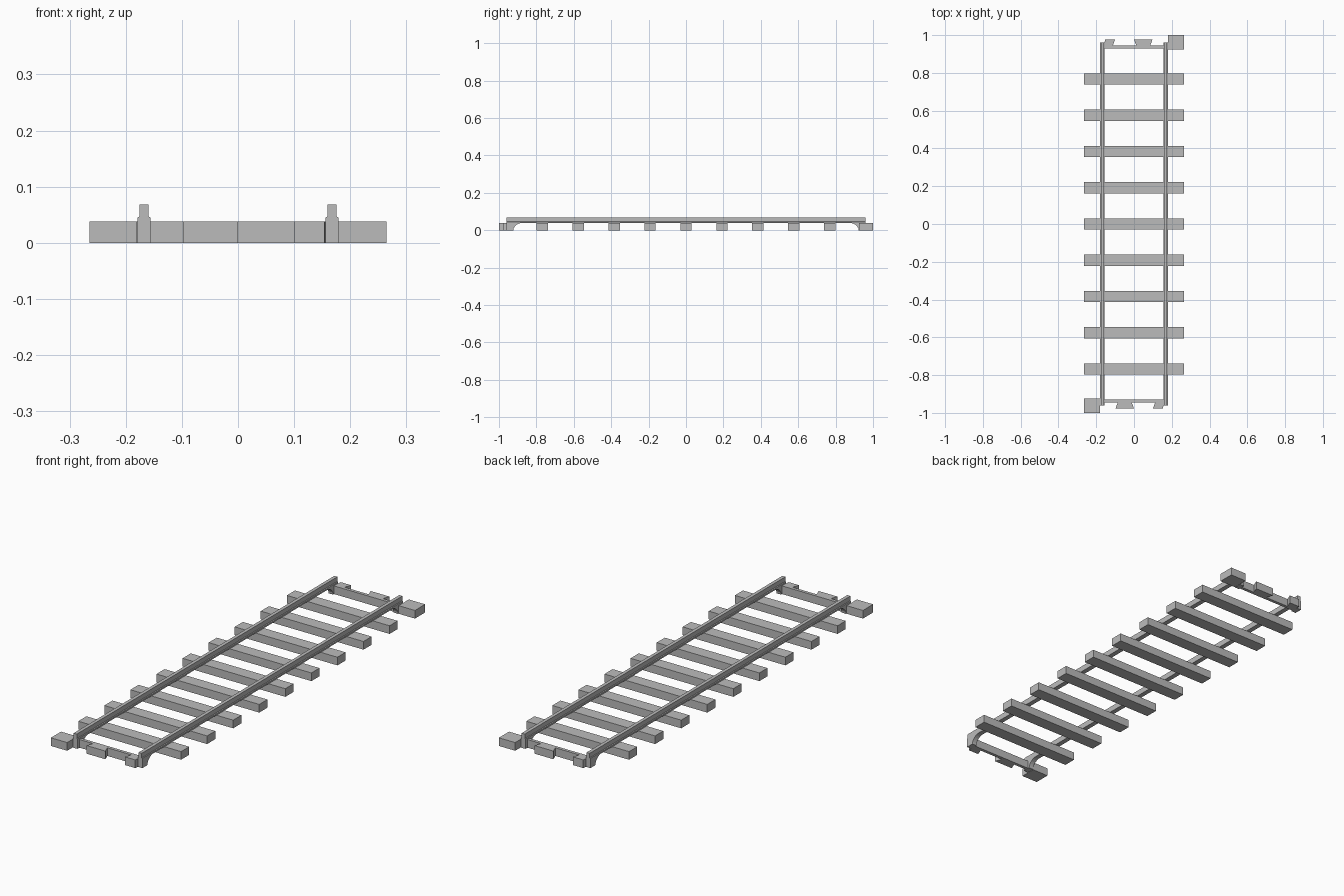
import bpy
import bmesh
import math
from mathutils import Matrix

cube = bpy.data.objects.get("Cube")
if cube:
    bpy.data.objects.remove(cube)

grey = bpy.data.materials.new("plain grey")
grey.use_nodes = True
grey.diffuse_color = (0.5, 0.5, 0.5, 1)
grey.node_tree.nodes["Principled BSDF"].inputs["Base Color"].default_value = (0.5, 0.5, 0.5, 1)

HALF_TURN = Matrix.Rotation(math.pi, 4, "Z")
TIE_H = 0.038


def prism(name, outline, low, high, axis="z", turned=False):
    """Extrude a 2D outline along z (xy outline), y (xz outline) or x (yz outline)."""
    place = {"z": lambda a, b, t: (a, b, t),
             "y": lambda a, b, t: (a, t, b),
             "x": lambda a, b, t: (t, a, b)}[axis]
    bm = bmesh.new()
    base = bm.faces.new([bm.verts.new(place(a, b, low)) for a, b in outline])
    lifted = bmesh.ops.extrude_face_region(bm, geom=[base])["geom"]
    bmesh.ops.translate(bm, verts=[g for g in lifted if isinstance(g, bmesh.types.BMVert)],
                        vec=place(0, 0, high - low))
    if turned:
        bm.transform(HALF_TURN)
    bmesh.ops.recalc_face_normals(bm, faces=bm.faces)
    mesh = bpy.data.meshes.new(name)
    bm.to_mesh(mesh)
    bm.free()
    mesh.materials.append(grey)
    obj = bpy.data.objects.new(name, mesh)
    bpy.context.collection.objects.link(obj)
    return obj


def rect(x0, x1, y0, y1):
    return [(x0, y0), (x1, y0), (x1, y1), (x0, y1)]


# Cross ties
for i in range(-4, 5):
    y = i * 0.192
    prism(f"tie_{i + 5}", rect(-0.265, 0.265, y - 0.03, y + 0.03), 0, TIE_H)

# Rail cross-section: wide foot, sloping shoulder, narrow head
half = [(0.0115, TIE_H), (0.0115, 0.045), (0.008, 0.047), (0.008, 0.068)]
section = half + [(-x, z) for x, z in reversed(half)]

# Rail leg side outline with a rounded inner corner
arc = [math.radians(a) for a in range(0, 91, 15)]
leg = [(0.96, 0), (0.96, 0.04)] + [
    (0.87 + 0.053 * math.sin(a), 0.04 * math.cos(a)) for a in arc]

for side, turned in (("back", False), ("front", True)):
    # Each half turn gives the opposite rail and the opposite joint
    prism(f"{side}_rail", [(x + 0.1675, z) for x, z in section], -0.96, 0.96, "y", turned)
    for x in (-0.1675, 0.1675):
        name = "right" if (x < 0) != turned else "left"
        prism(f"{side}_{name}_rail_leg", leg, x - 0.0115, x + 0.0115, "x", turned)

    # End joint: thin bar, corner block and dovetail tabs
    prism(f"{side}_end_bar", rect(-0.157, 0.157, 0.93, 0.945), 0, TIE_H, turned=turned)
    prism(f"{side}_corner_block", rect(0.181, 0.265, 0.925, 1), 0, TIE_H, turned=turned)
    prism(f"{side}_dovetail", [(0.014, 0.94), (0.084, 0.94), (0.098, 0.977), (0, 0.977)],
          0, TIE_H, turned=turned)
    prism(f"{side}_half_dovetail",
          [(-0.157, 0.94), (-0.114, 0.94), (-0.1, 0.977), (-0.154, 0.977)],
          0, TIE_H, turned=turned)
